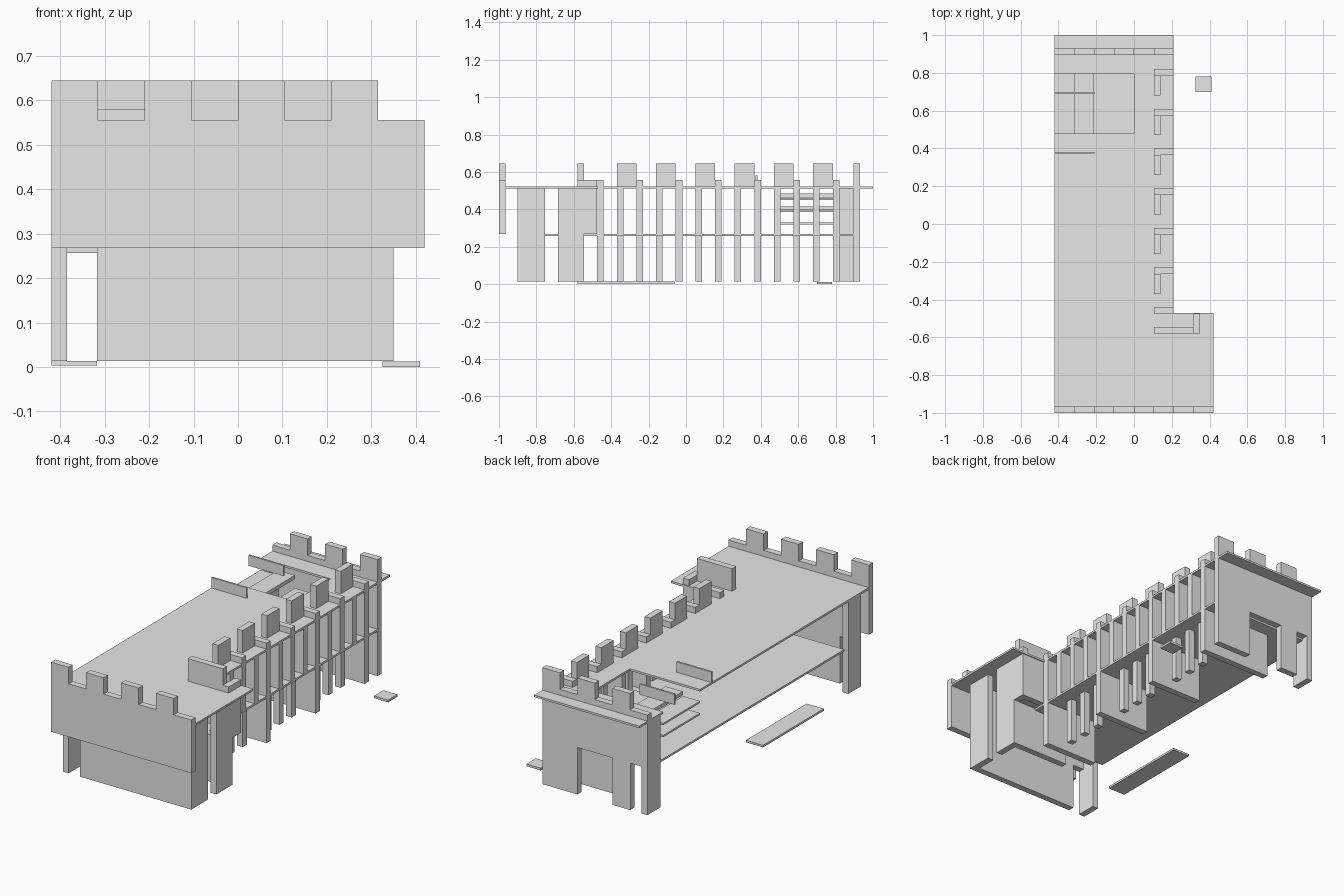
import bpy
import bmesh
from mathutils import Vector

if "Cube" in bpy.data.objects:
    bpy.data.objects.remove(bpy.data.objects["Cube"])

stone = bpy.data.materials.new("grey stone")
stone.diffuse_color = (0.8, 0.8, 0.8, 1)
stone.use_nodes = True
stone.node_tree.nodes["Principled BSDF"].inputs["Base Color"].default_value = stone.diffuse_color

FLOOR_LOW, FLOOR_TOP = 0.257, 0.268
ROOF_LOW, ROOF_TOP = 0.512, 0.523
BASE, SILL, MERLON = 0.014, 0.556, 0.645
STEP, THICK = 0.105, 0.035


def finish(name, bm):
    mesh = bpy.data.meshes.new(name)
    bm.to_mesh(mesh)
    bm.free()
    mesh.materials.append(stone)
    obj = bpy.data.objects.new(name, mesh)
    bpy.context.collection.objects.link(obj)
    return obj


def box(name, x0, x1, y0, y1, z0, z1):
    bm = bmesh.new()
    bmesh.ops.create_cube(bm, size=1)
    for v in bm.verts:
        v.co = Vector((x1 if v.co.x > 0 else x0,
                       y1 if v.co.y > 0 else y0,
                       z1 if v.co.z > 0 else z0))
    return finish(name, bm)


def prism(name, outline, origin, u, v, depth):
    """Extrude an outline drawn along the u and v directions."""
    o, u, v = Vector(origin), Vector(u), Vector(v)
    bm = bmesh.new()
    face = bm.faces.new([bm.verts.new(o + u * a + v * b) for a, b in outline])
    ext = bmesh.ops.extrude_face_region(bm, geom=[face])["geom"]
    bmesh.ops.translate(bm, vec=Vector(depth),
                        verts=[g for g in ext if isinstance(g, bmesh.types.BMVert)])
    bmesh.ops.recalc_face_normals(bm, faces=bm.faces)
    return finish(name, bm)


def battlement(name, x0, x1, y, low, first_high):
    """Wall across the building with alternating high and low top."""
    n = round((x1 - x0) / STEP)
    pts = [(x0, low)]
    for i in range(n):
        z = MERLON if (i % 2 == 0) == first_high else SILL
        pts += [(x0 + i * STEP, z), (x0 + (i + 1) * STEP, z)]
    pts.append((x1, low))
    prism(name, pts, (0, y, 0), (1, 0, 0), (0, 0, 1), (0, THICK, 0))


# Roof deck with the stair opening in its left edge
roof = [(-0.42, -0.97), (0.42, -0.97), (0.42, -0.47), (0.21, -0.47), (0.21, 1),
        (-0.42, 1), (-0.42, 0.795), (0, 0.795), (0, 0.48), (-0.42, 0.48)]
prism("roof_deck", roof, (0, 0, ROOF_LOW), (1, 0, 0), (0, 1, 0),
      (0, 0, ROOF_TOP - ROOF_LOW))

# Middle floor
box("middle_floor", -0.42, 0.21, -0.755, 0.895, FLOOR_LOW, FLOOR_TOP)

# Front and back battlements
battlement("front_battlement", -0.42, 0.42, -1, FLOOR_TOP, True)
battlement("back_battlement", -0.42, 0.21, 0.895, ROOF_TOP, False)

# Front wall, its right return and left corner leg
box("front_wall", -0.317, 0.315, -0.9, -0.865, BASE, ROOF_LOW)
box("front_lintel", -0.385, -0.317, -0.9, -0.865, FLOOR_TOP, ROOF_LOW)
box("front_right_return", 0.315, 0.35, -0.9, -0.755, BASE, ROOF_LOW)
box("front_left_leg", -0.42, -0.385, -0.9, -0.79, BASE, ROOF_LOW)

# Right side wall of the wide room, open below at the rear, with its parapet
side = [(-0.685, BASE), (-0.58, BASE), (-0.58, FLOOR_TOP), (-0.475, FLOOR_TOP),
        (-0.475, ROOF_LOW), (-0.685, ROOF_LOW)]
prism("room_side_wall", side, (0.315, 0, 0), (0, 1, 0), (0, 0, 1), (THICK, 0, 0))
box("room_upper_back_wall", 0.21, 0.315, -0.51, -0.475, FLOOR_TOP, ROOF_LOW)
box("room_lower_back_wall", 0.0, 0.35, -0.58, -0.545, BASE, FLOOR_TOP)
box("room_parapet", 0.105, 0.315, -0.58, -0.545, ROOF_TOP, MERLON)
box("room_low_parapet", 0.315, 0.35, -0.58, -0.475, ROOF_TOP, SILL)

# Back wall with door and side gap
back = [(-0.385, FLOOR_TOP), (-0.317, FLOOR_TOP), (-0.317, BASE), (-0.21, BASE),
        (-0.21, FLOOR_TOP), (0, FLOOR_TOP), (0, BASE), (0.21, BASE),
        (0.21, ROOF_LOW), (-0.385, ROOF_LOW)]
prism("back_wall", back, (0, 0.895, 0), (1, 0, 0), (0, 0, 1), (0, THICK, 0))
box("back_left_leg", -0.42, -0.385, 0.82, 0.93, BASE, ROOF_LOW)

# Right side: upper piers with merlons, lower room dividers and inset bars
for k in range(13):
    y = -0.475 + k * STEP
    inner = 0.105 if k % 2 == 0 else 0.14
    box("upper_pier", inner, 0.21, y, y + THICK, FLOOR_TOP, ROOF_LOW)
    if k % 4 == 0:
        reach = -0.21 if k == 12 else -0.105
        box("lower_divider", reach, 0.21, y, y + THICK, BASE, FLOOR_LOW)
    else:
        box("lower_bar", 0.105, 0.14, y, y + THICK, BASE, FLOOR_LOW)
    if k % 2 == 0:
        box("low_merlon", 0.105, 0.21, y, y + THICK, ROOF_TOP, SILL)
        if k:
            box("side_merlon", 0.105, 0.14, y - STEP, y, ROOF_TOP, MERLON)

# Stair treads and landing
treads = [(-0.42, -0.317, 0.45, 0.46), (-0.317, -0.215, 0.465, 0.485),
          (-0.215, 0, 0.4, 0.415), (-0.42, -0.317, 0.385, 0.395),
          (-0.317, -0.215, 0.32, 0.33)]
for x0, x1, z0, z1 in treads:
    box("stair_tread", x0, x1, 0.48, 0.795, z0, z1)

# Railings beside the stair
for y in (0.372, 0.688):
    box("stair_railing", -0.42, -0.21, y, y + 0.01, ROOF_TOP, 0.58)

# Loose ground slabs
box("left_ground_slab", -0.42, -0.317, -0.58, -0.06, 0.003, 0.014)
box("right_ground_slab", 0.325, 0.41, 0.7, 0.78, 0, 0.012)
